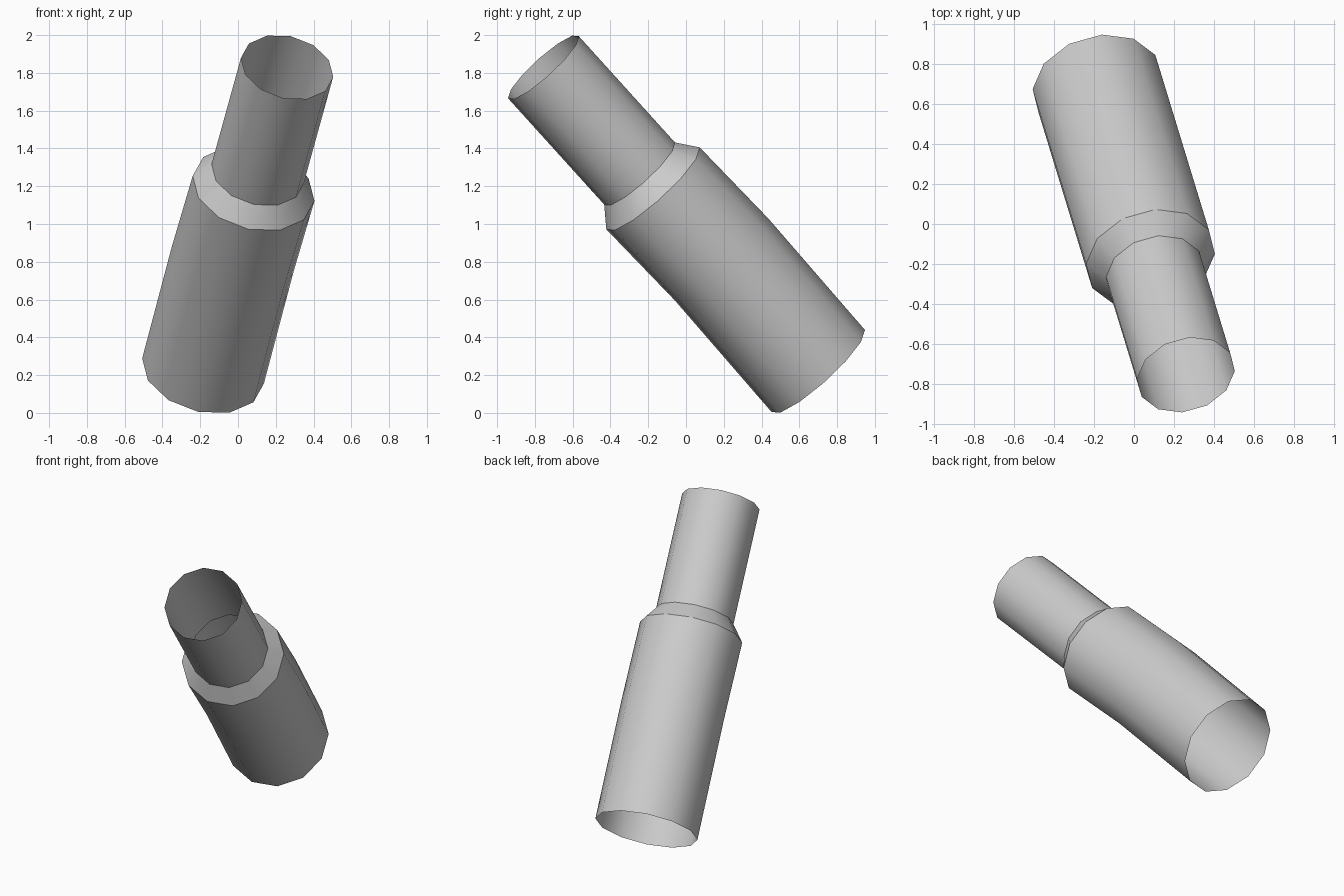
import bpy, bmesh, math
from mathutils import Vector

cube = bpy.data.objects.get("Cube")
if cube:
    bpy.data.objects.remove(cube)

SIDES = 12
START = Vector((-0.185, 0.70, 0.222))
END = Vector((0.26, -0.755, 1.83))
AXIS = END - START
ACROSS = Vector((-AXIS.y, AXIS.x, 0)).normalized()
UPWARD = AXIS.normalized().cross(ACROSS)

grey = bpy.data.materials.new("plain_grey")
grey.use_nodes = True
grey.diffuse_color = (0.6, 0.6, 0.6, 1)
grey.node_tree.nodes["Principled BSDF"].inputs["Base Color"].default_value = (0.6, 0.6, 0.6, 1)


def ring(bm, along, radius, sag):
    """Ring of vertices around the slanted axis, shifted sideways by sag."""
    centre = START + AXIS * along + UPWARD * sag
    verts = []
    for i in range(SIDES):
        a = math.radians(13) + math.tau * i / SIDES
        verts.append(bm.verts.new(centre + radius * (ACROSS * math.cos(a) + UPWARD * math.sin(a))))
    return verts


# Open stepped tube: wide barrel, sloped shoulder, narrow neck
bm = bmesh.new()
profile = [(0, 0.33, 0), (0.36, 0.33, 0.017), (0.601, 0.33, 0), (0.65, 0.25, 0), (1, 0.25, 0)]
rings = [ring(bm, *p) for p in profile]
for low, high in zip(rings, rings[1:]):
    for i in range(SIDES):
        j = (i + 1) % SIDES
        bm.faces.new((low[i], low[j], high[j], high[i]))
mesh = bpy.data.meshes.new("stepped_tube")
bm.to_mesh(mesh)
bm.free()
mesh.materials.append(grey)
tube = bpy.data.objects.new("stepped_tube", mesh)
bpy.context.collection.objects.link(tube)

# Smooth walls with crisp shoulder edges
bpy.ops.object.select_all(action="DESELECT")
tube.select_set(True)
bpy.context.view_layer.objects.active = tube
bpy.ops.object.shade_smooth_by_angle(angle=math.radians(32))
